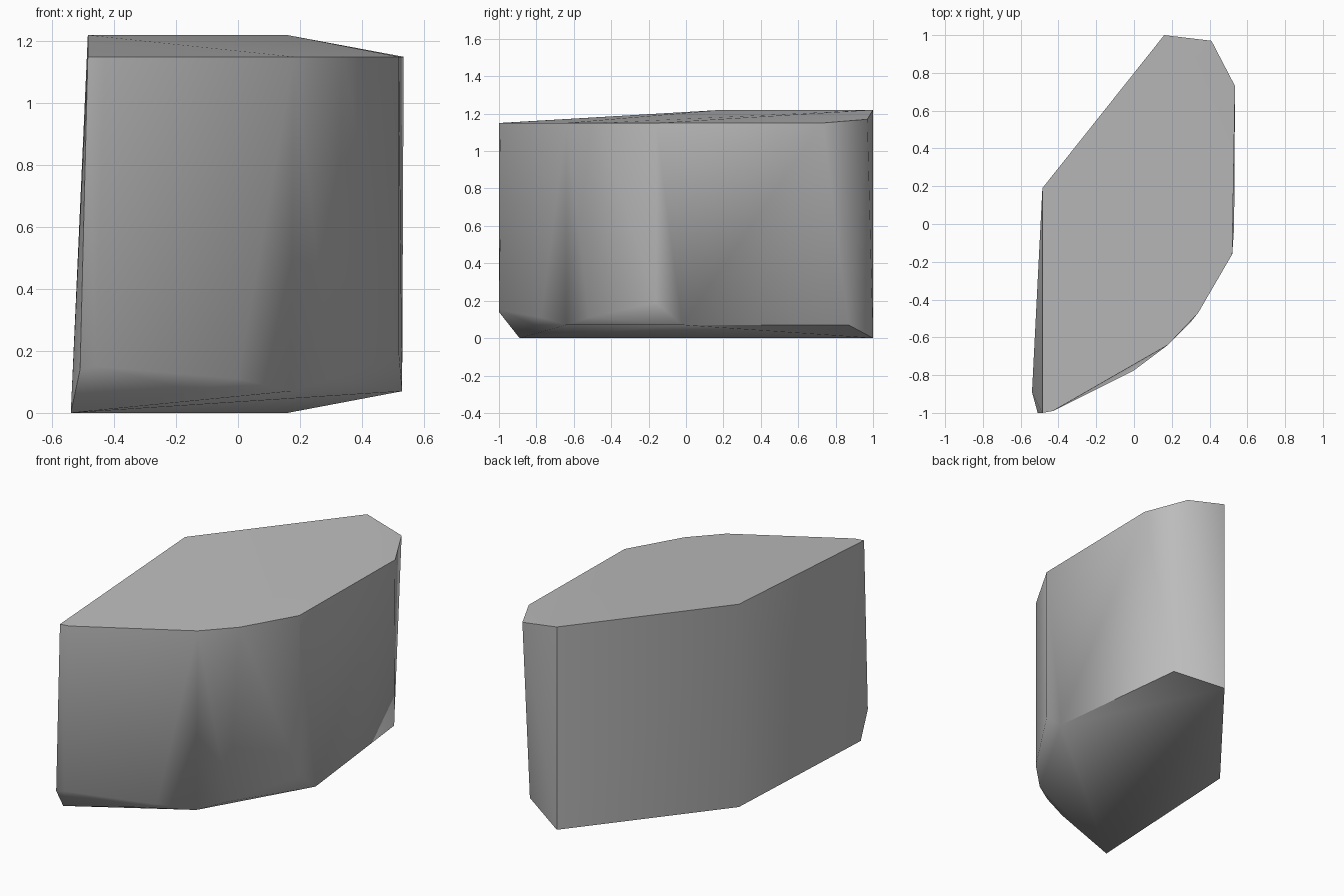
import bpy
import bmesh
import math

cube = bpy.data.objects.get("Cube")
if cube:
    bpy.data.objects.remove(cube, do_unlink=True)

# Stone colour
stone = bpy.data.materials.new("stone_grey")
stone.use_nodes = True
grey = (0.5, 0.5, 0.5, 1)
stone.diffuse_color = grey
bsdf = next(n for n in stone.node_tree.nodes if n.type == 'BSDF_PRINCIPLED')
bsdf.inputs["Base Color"].default_value = grey

# Sloping top rim: high along the back, lower along the front and side
high, low = 1.22, 1.15
top_rim = [(-.485, .19, high), (.16, 1, high), (.41, .97, 1.17),
           (.535, .73, low), (.52, -.16, low), (.34, -.47, low),
           (.18, -.64, low), (-.43, -.99, low), (-.485, -1, low)]

# Tilted base with a chipped lower front edge
base = [(-.485, .19, 0), (.16, 1, 0), (-.54, -.89, 0),
        (.43, .87, .07), (.53, -.02, .07), (.17, -.64, .07), (-.14, -.81, .07)]
chips = [(.52, -.16, .19), (.3, -.52, .11), (0, -.775, .11),
         (-.51, -1, .14), (-.46, -.995, .15)]

# Wrap the corners into one solid block
bm = bmesh.new()
for corner in top_rim + base + chips:
    bm.verts.new(corner)
hull = bmesh.ops.convex_hull(bm, input=bm.verts)
loose = [v for v in bm.verts if not v.link_faces]
bmesh.ops.delete(bm, geom=loose, context='VERTS')
bmesh.ops.recalc_face_normals(bm, faces=bm.faces)

mesh = bpy.data.meshes.new("stone_block")
bm.to_mesh(mesh)
bm.free()
mesh.materials.append(stone)
block = bpy.data.objects.new("stone_block", mesh)
bpy.context.collection.objects.link(block)

# Soft rounded side, crisp rim and back corners
bpy.ops.object.select_all(action='DESELECT')
block.select_set(True)
bpy.context.view_layer.objects.active = block
bpy.ops.object.shade_smooth_by_angle(angle=math.radians(57))
